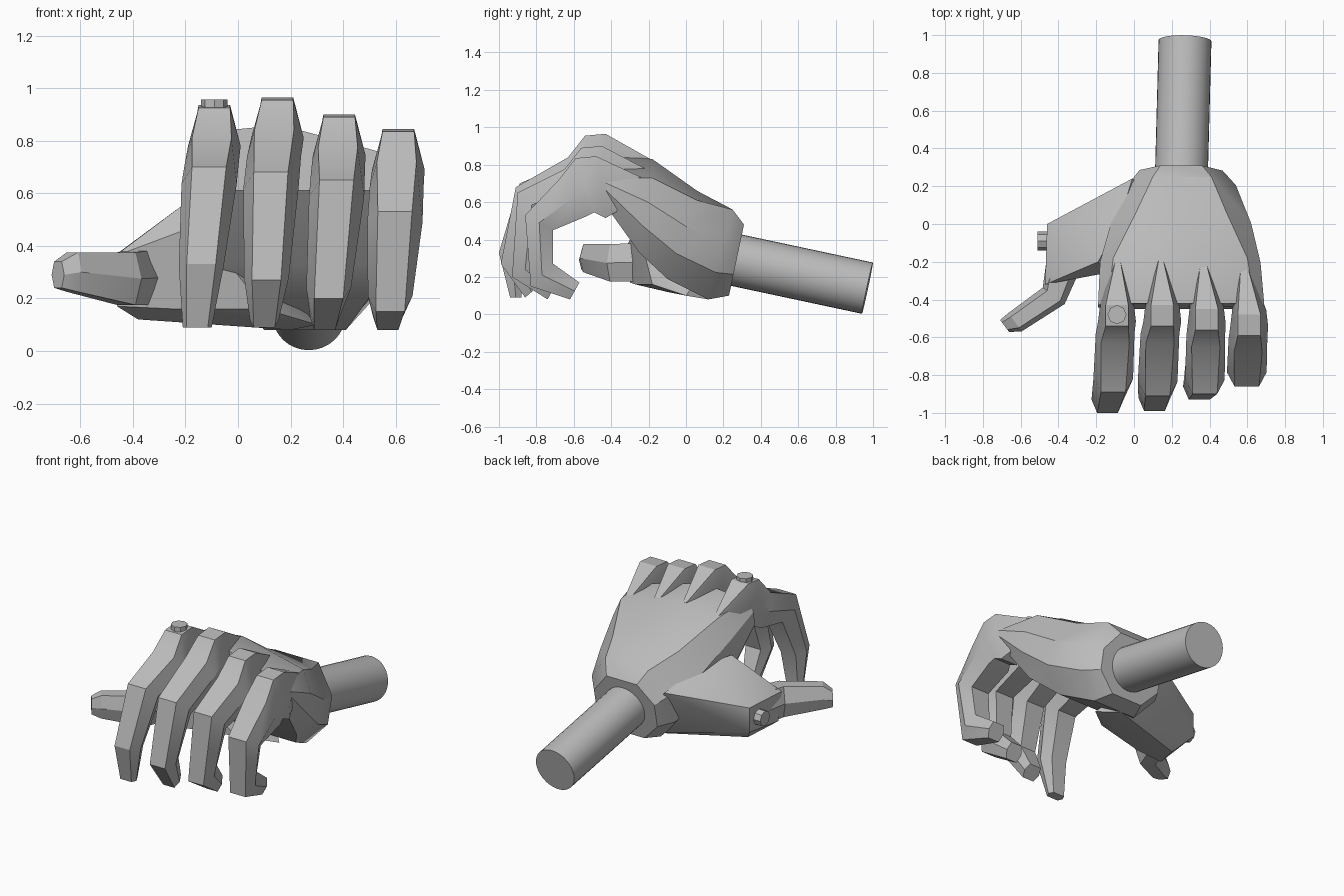
import bpy
import bmesh
from math import radians
from mathutils import Vector

default = bpy.data.objects.get("Cube")
if default:
    bpy.data.objects.remove(default, do_unlink=True)

grey = bpy.data.materials.new("plain grey")
grey.use_nodes = True
colour = (0.5, 0.5, 0.5, 1)
grey.diffuse_color = colour
grey.node_tree.nodes["Principled BSDF"].inputs["Base Color"].default_value = colour


def finish(name, bm, smooth_angle):
    """Turn a bmesh into a named, coloured object."""
    bmesh.ops.recalc_face_normals(bm, faces=bm.faces[:])
    mesh = bpy.data.meshes.new(name)
    bm.to_mesh(mesh)
    bm.free()
    mesh.materials.append(grey)
    obj = bpy.data.objects.new(name, mesh)
    bpy.context.collection.objects.link(obj)
    bpy.ops.object.select_all(action="DESELECT")
    obj.select_set(True)
    bpy.context.view_layer.objects.active = obj
    bpy.ops.object.shade_smooth_by_angle(angle=radians(smooth_angle))
    return obj


def loft(name, rings, smooth_angle=30):
    """Skin a run of equal-sized cross-sections and cap both ends."""
    bm = bmesh.new()
    loops = [[bm.verts.new(p) for p in ring] for ring in rings]
    for first, second in zip(loops, loops[1:]):
        count = len(first)
        for i in range(count):
            j = (i + 1) % count
            bm.faces.new((first[i], first[j], second[j], second[i]))
    bm.faces.new(loops[0])
    bm.faces.new(loops[-1])
    return finish(name, bm, smooth_angle)


def hull(name, points, smooth_angle=30):
    """Wrap points in a faceted convex skin."""
    bm = bmesh.new()
    for point in points:
        bm.verts.new(point)
    result = bmesh.ops.convex_hull(bm, input=bm.verts[:])
    loose = [g for g in result["geom_interior"] if isinstance(g, bmesh.types.BMVert)]
    bmesh.ops.delete(bm, geom=loose, context="VERTS")
    return finish(name, bm, smooth_angle)


def cylinder(name, start, end, radius, sides, smooth_angle):
    start, end = Vector(start), Vector(end)
    axis = end - start
    bm = bmesh.new()
    bmesh.ops.create_cone(bm, cap_ends=True, segments=sides, radius1=radius,
                          radius2=radius, depth=axis.length)
    bm.transform(axis.to_track_quat("Z", "Y").to_matrix().to_4x4())
    bmesh.ops.translate(bm, verts=bm.verts[:], vec=(start + end) / 2)
    return finish(name, bm, smooth_angle)


# Palm: crowned sections running from the wrist rim to the knuckle line
def palm_ring(left, right, inset, top, bottom, tilt, crown):
    top_y, top_z = top
    low_y, low_z = bottom

    def at(x, fall, drop=0):
        return (x, top_y + (low_y - top_y) * fall, top_z + (low_z - top_z) * fall - drop)

    middle = left + (right - left) * 0.4
    return [at(left + inset, 0), at(middle, 0, -crown), at(right - inset, 0, tilt),
            at(right, 0.35, tilt / 2), at(right, 0.7),
            at(right - inset, 1), at(left + inset, 1),
            at(left, 0.7), at(left, 0.3)]


loft("palm", [
    palm_ring(0.03, 0.47, 0.11, (0.31, 0.48), (0.23, 0.10), 0, 0),
    palm_ring(-0.03, 0.54, 0.13, (0.25, 0.56), (0.12, 0.08), 0, 0),
    palm_ring(-0.12, 0.62, 0.13, (0.06, 0.64), (-0.10, 0.19), 0.03, 0.02),
    palm_ring(-0.18, 0.67, 0.07, (-0.18, 0.80), (-0.25, 0.33), 0.07, 0.03),
    palm_ring(-0.19, 0.69, 0.05, (-0.42, 0.83), (-0.45, 0.61), 0.10, 0.03),
])

# Fleshy mound joining the palm to the thumb
hull("thumb_mound", [
    (-0.01, 0.24, 0.44), (-0.46, 0, 0.37), (-0.46, 0, 0.21),
    (-0.47, -0.32, 0.36), (-0.46, -0.30, 0.17), (-0.28, -0.23, 0.40),
    (-0.25, -0.27, 0.16), (-0.38, -0.10, 0.12), (0.2, 0.12, 0.08),
    (0.3, 0, 0.10), (-0.08, 0, 0.53), (0.1, -0.18, 0.16),
    (-0.19, -0.20, 0.57), (-0.15, -0.26, 0.48),
])


# Fingers: six-sided sections from an outer (knuckle side) to an inner point
def finger_ring(x, width, flat, outer, inner):
    middle = (Vector(outer) + Vector(inner)) / 2
    return [(x - flat, *outer), (x + flat, *outer), (x + width / 2, *middle),
            (x + flat, *inner), (x - flat, *inner), (x - width / 2, *middle)]


def finger(name, xs, knuckle, crease, low, tip):
    knuckle_y, height = knuckle
    x_top, x_crease, x_tip = xs
    x_low = (x_crease + 2 * x_tip) / 3
    shoulder = (knuckle_y - 0.20, height - 0.125)
    sections = [
        (x_top * 0.95, 0.06, 0.012, (-0.19, height - 0.135), (-0.24, height - 0.22)),
        (x_top, 0.18, 0.06, (knuckle_y, height), (-0.43, height - 0.33)),
        (x_top, 0.20, 0.06, (knuckle_y - 0.11, height - 0.01), (-0.49, height - 0.3)),
        ((x_top + x_crease) / 2, 0.205, 0.075, shoulder, (-0.53, height - 0.32)),
        (x_crease, 0.21, 0.065, *crease),
        (x_low, 0.17, 0.055, *low),
        (x_tip, 0.11, 0.04, *tip),
    ]
    loft(name, [finger_ring(*s) for s in sections])


finger("index_finger", (-0.09, -0.11, -0.155), (-0.43, 0.935),
       ((-0.89, 0.70), (-0.75, 0.57)),
       ((-1.0, 0.33), (-0.86, 0.31)), ((-0.94, 0.09), (-0.88, 0.09)))
finger("middle_finger", (0.15, 0.125, 0.10), (-0.43, 0.965),
       ((-0.91, 0.68), (-0.76, 0.55)),
       ((-0.99, 0.27), (-0.85, 0.29)), ((-0.86, 0.09), (-0.79, 0.15)))
finger("ring_finger", (0.385, 0.375, 0.33), (-0.45, 0.90),
       ((-0.90, 0.65), (-0.75, 0.52)),
       ((-0.93, 0.20), (-0.79, 0.28)), ((-0.74, 0.08), (-0.69, 0.17)))
finger("little_finger", (0.61, 0.597, 0.57), (-0.48, 0.845),
       ((-0.86, 0.53), (-0.71, 0.45)),
       ((-0.83, 0.15), (-0.71, 0.27)), ((-0.62, 0.08), (-0.57, 0.17)))


# Thumb: six-sided sections along a bent path
def thumb_ring(centre, side, width, height):
    centre, side = Vector(centre), Vector(side).normalized() * width / 2
    up = Vector((0, 0, height / 2))
    return [centre + side * 0.6 + up, centre + side, centre + side * 0.6 - up,
            centre - side * 0.6 - up, centre - side, centre - side * 0.6 + up]


loft("thumb", [
    thumb_ring((-0.36, -0.17, 0.28), (1, -0.2, 0), 0.20, 0.21),
    thumb_ring((-0.425, -0.38, 0.275), (0.8, -0.6, 0), 0.145, 0.20),
    thumb_ring((-0.63, -0.52, 0.30), (0.6, -0.8, 0), 0.12, 0.15),
    thumb_ring((-0.685, -0.54, 0.29), (0.6, -0.8, 0), 0.08, 0.10),
])

# Forearm rod and the two small bolts
cylinder("forearm", (0.25, 0.22, 0.30), (0.27, 0.97, 0.14), 0.14, 32, 40)
cylinder("knuckle_bolt", (-0.09, -0.48, 0.91), (-0.09, -0.48, 0.957), 0.05, 8, 20)
cylinder("thumb_bolt", (-0.44, -0.09, 0.28), (-0.51, -0.09, 0.28), 0.05, 8, 20)
